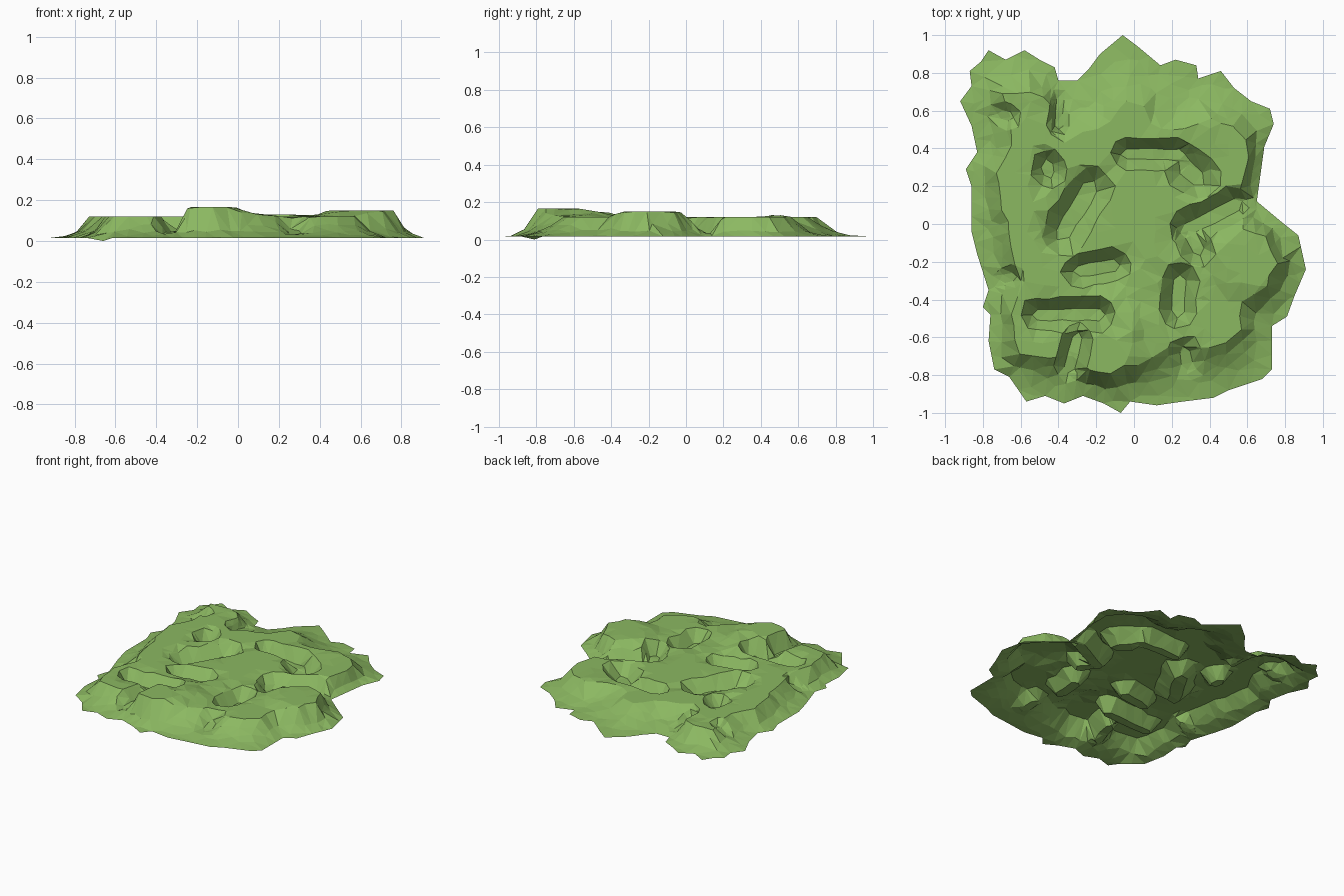
import bpy
import math
import random
from mathutils import Vector
from mathutils.geometry import delaunay_2d_cdt, intersect_point_line

random.seed(4)

cube = bpy.data.objects.get("Cube")
if cube:
    bpy.data.objects.remove(cube, do_unlink=True)

# Ragged foot of the landform, clockwise, in hundredths
FOOT = [(-77, 92), (-68, 87), (-58, 92), (-50, 87), (-42, 83), (-40, 76), (-30, 76), (-24, 82),
        (-18, 90), (-6, 100), (2, 94), (14, 84), (22, 87), (33, 84), (34, 77), (46, 81), (53, 72),
        (62, 65), (72, 61), (74, 53), (69, 41), (65, 12), (77, 2), (87, -6), (91, -24), (85, -38),
        (81, -49), (73, -54), (73, -77), (68, -82), (50, -88), (42, -92), (26, -94), (12, -96),
        (-2, -94), (-7, -100), (-16, -95), (-27, -91), (-37, -95), (-47, -91), (-57, -94),
        (-66, -81), (-74, -77), (-77, -62), (-76, -48), (-80, -44), (-77, -35), (-83, -16),
        (-86, -4), (-86, 20), (-89, 29), (-83, 38), (-86, 52), (-92, 65), (-86, 73), (-87, 81),
        (-81, 86)]

# Edge of the flat top
RIM = [(-69, 70), (-54, 70), (-44, 63), (-43, 50), (-36, 42), (-28, 48), (-12, 54), (-5, 66),
       (5, 62), (9, 54), (20, 49), (40, 55), (52, 52), (60, 45), (60, 28), (55, 14), (58, -2),
       (70, -7), (75, -20), (70, -33), (58, -41), (56, -57), (48, -64), (34, -66), (18, -66),
       (2, -74), (-12, -78), (-24, -77), (-32, -69), (-44, -70), (-61, -68), (-64, -48),
       (-61, -30), (-64, -12), (-69, 8), (-72, 28), (-66, 42), (-66, 56)]

# Hollows and gullies: two ends of a spine, radius and depth share
HOLLOWS = [((-46, 31), (-45, 27), 9, .8),
           ((-23, 19), (-38, -5), 12, .85),
           ((-4, 37), (24, 37), 8, .8),
           ((27, 30), (34, 24), 12, .85),
           ((28, -3), (54, 10), 10, .85),
           ((30, -6), (34, -14), 9, .75),
           ((23, -46), (24, -30), 10, .85),
           ((-29, -25), (-10, -22), 9, .8),
           ((-51, -48), (-18, -48), 9, .8),
           ((-34, -76), (-30, -60), 8, .75),
           ((28, -74), (27, -68), 9, .6),
           ((-39, 66), (-40, 52), 6, .6),
           ((-70, 58), (-66, 57), 7, .4),
           ((-69, -29), (-64, -28), 6, .5)]

# Rises: two ends of a spine, flat radius, fade and height
RISES = [((-14, -70), (-12, -56), 11, 10, .045),
         ((58, -18), (62, -20), 14, 8, .03),
         ((15, 46), (40, 48), 3, 6, .01),
         ((4, -66), (8, -58), 8, 6, .01)]

BASE, TOP = .015, .12


def scaled(points):
    return [Vector(p) / 100 for p in points]


def clamp(value):
    return max(0.0, min(1.0, value))


def segment_distance(p, a, b):
    hit, share = intersect_point_line(p, a, b)
    return (p - a.lerp(b, clamp(share))).length


def loop_distance(p, loop):
    return min(segment_distance(p, a, b) for a, b in zip(loop, loop[1:] + loop[:1]))


def inside(p, loop):
    result = False
    for a, b in zip(loop, loop[1:] + loop[:1]):
        if (a.y > p.y) != (b.y > p.y):
            if p.x < a.x + (p.y - a.y) * (b.x - a.x) / (b.y - a.y):
                result = not result
    return result


def densified(loop, step):
    result = []
    for a, b in zip(loop, loop[1:] + loop[:1]):
        count = max(1, round((b - a).length / step))
        result += [a.lerp(b, i / count) for i in range(count)]
    return result


def capsule(a, b, radius, step):
    """Wobbly outline around a spine."""
    angle = math.atan2(b.y - a.y, b.x - a.x)
    arc = max(2, round(math.pi * radius / step))
    ring = []
    for centre, start in ((b, angle - math.pi / 2), (a, angle + math.pi / 2)):
        for i in range(arc + 1):
            turn = start + math.pi * i / arc
            ring.append(centre + Vector((math.cos(turn), math.sin(turn))) * radius)
    return [p + jitter(radius * .14) for p in densified(ring, step)]


def jitter(amount):
    return Vector((random.uniform(-amount, amount), random.uniform(-amount, amount)))


foot = scaled(FOOT)
rim = [p + jitter(.012) for p in densified(scaled(RIM), .08)]
hollows = [(*scaled((a, b)), r / 100, depth) for a, b, r, depth in HOLLOWS]
rises = [(*scaled((a, b)), r / 100, fade / 100, h) for a, b, r, fade, h in RISES]


def height(p):
    to_foot = loop_distance(p, foot)
    if to_foot < .001:
        # One corner of the foot dips to the ground
        return 0.0 if (p - foot[41]).length < .01 else BASE
    top = TOP
    for a, b, r, fade, h in rises:
        top = max(top, TOP + h * clamp(1 - (segment_distance(p, a, b) - r) / fade))
    # Flanks are steep below the rim and flatten towards the foot
    slope = 1.0
    if not inside(p, rim):
        slope = (to_foot / (to_foot + loop_distance(p, rim))) ** 1.9
    cut = 0.0
    for a, b, r, depth in hollows:
        cut = max(cut, depth * clamp((r - segment_distance(p, a, b)) / (r * .66)))
    return BASE + (top - BASE) * slope * (1 - cut)


# Crease lines: foot, rim, mid flank, and the lip and floor of every hollow
points, edges = [], []


def add_loop(loop):
    start, count = len(points), len(loop)
    points.extend(loop)
    edges.extend((start + i, start + (i + 1) % count) for i in range(count))


add_loop(densified(foot, .07))
add_loop(rim)
for a, b, r, depth in hollows:
    add_loop(capsule(a, b, r, .07))
    add_loop(capsule(a, b, r * .34, .07))

# Each rim point sends one point part of the way down the flank
dense_foot = densified(foot, .02)
for p in rim:
    nearest = min(dense_foot, key=lambda q: (q - p).length)
    points.append(p.lerp(nearest, random.uniform(.42, .55)))

# Scattered points fill the ground between the creases
spacing = .075
steps = int(2 / spacing)
for row in range(steps + 1):
    for column in range(steps + 1):
        spot = Vector((column * spacing - 1, row * spacing - 1)) + jitter(spacing * .3)
        if inside(spot, foot) and min((spot - q).length for q in points) > spacing * .5:
            points.append(spot)

flat, _, triangles, *_ = delaunay_2d_cdt(points, edges, [], 1, 1e-4)
verts = [(p.x, p.y, height(p)) for p in flat]

# Grass terrain sheet
mesh = bpy.data.meshes.new("terrain")
mesh.from_pydata(verts, [], [tuple(t) for t in triangles])
mesh.validate()
mesh.update()
terrain = bpy.data.objects.new("terrain", mesh)
bpy.context.collection.objects.link(terrain)

grass = bpy.data.materials.new("grass green")
grass.use_nodes = True
colour = (.26, .48, .12, 1)
grass.diffuse_color = colour
grass.node_tree.nodes["Principled BSDF"].inputs["Base Color"].default_value = colour
mesh.materials.append(grass)
